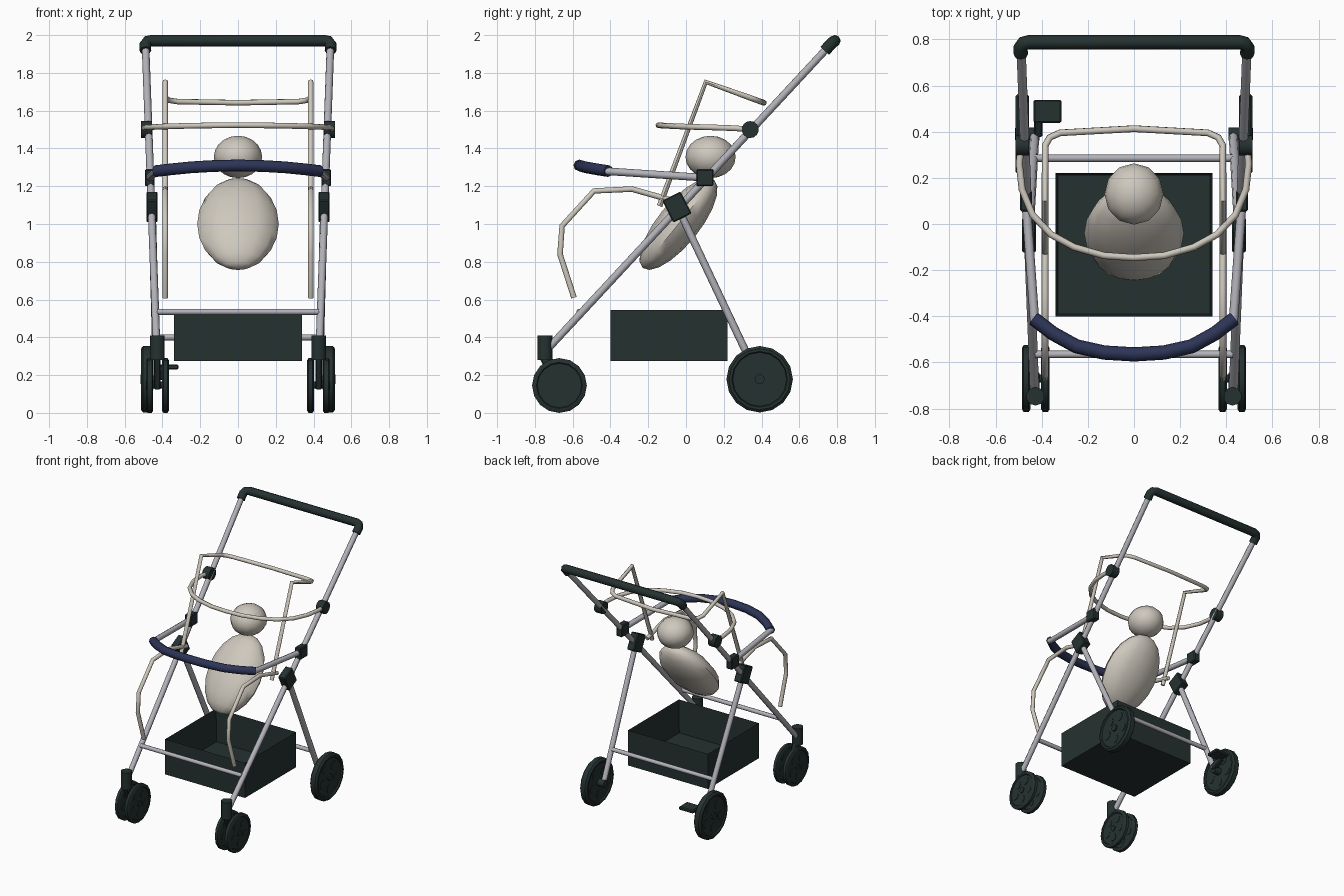
import bpy, bmesh, math
from mathutils import Vector, Matrix

if "Cube" in bpy.data.objects:
    bpy.data.objects.remove(bpy.data.objects["Cube"])


def mat(name, rgb):
    m = bpy.data.materials.new(name)
    m.diffuse_color = (*rgb, 1)
    m.use_nodes = True
    m.node_tree.nodes["Principled BSDF"].inputs["Base Color"].default_value = m.diffuse_color
    return m


DARK = mat("dark green plastic", (0.018, 0.031, 0.030))
SILVER = mat("silver tube", (0.45, 0.45, 0.49))
BEIGE = mat("beige", (0.62, 0.58, 0.51))
NAVY = mat("navy foam", (0.026, 0.035, 0.095))
GREY = mat("wheel grey", (0.33, 0.33, 0.33))


def finish(name, mesh, mats, smooth=40):
    ob = bpy.data.objects.new(name, mesh)
    bpy.context.collection.objects.link(ob)
    mesh.materials.clear()
    for m in mats:
        mesh.materials.append(m)
    bpy.ops.object.select_all(action='DESELECT')
    ob.select_set(True)
    bpy.context.view_layer.objects.active = ob
    if smooth:
        bpy.ops.object.shade_smooth_by_angle(angle=math.radians(smooth))
    return ob


def from_bm(name, bm, mats, smooth=40):
    me = bpy.data.meshes.new(name)
    bmesh.ops.recalc_face_normals(bm, faces=bm.faces)
    bm.to_mesh(me)
    bm.free()
    return finish(name, me, mats, smooth)


def tube(name, pts, r, m):
    """Round tube along a path of points."""
    cu = bpy.data.curves.new(name, 'CURVE')
    cu.dimensions = '3D'
    cu.bevel_depth = r
    cu.bevel_resolution = 2
    cu.use_fill_caps = True
    sp = cu.splines.new('POLY')
    sp.points.add(len(pts) - 1)
    for p, q in zip(sp.points, pts):
        p.co = (*q, 1)
    tmp = bpy.data.objects.new("tmp", cu)
    bpy.context.collection.objects.link(tmp)
    bpy.context.view_layer.update()
    me = bpy.data.meshes.new_from_object(tmp.evaluated_get(bpy.context.evaluated_depsgraph_get()))
    bpy.data.objects.remove(tmp)
    return finish(name, me, [m], 50)


def bow(half):
    """Mirror a half path (ending on the centre line) to a full one."""
    return half + [(-x, y, z) for x, y, z in half[-2::-1]]


def box(name, c, size, m, tilt=0):
    bm = bmesh.new()
    bmesh.ops.create_cube(bm, size=1, matrix=Matrix.Translation(c) @ Matrix.Rotation(tilt, 4, 'X')
                          @ Matrix.Diagonal((*size, 1)))
    bmesh.ops.bevel(bm, geom=bm.edges[:], offset=0.006, segments=1, affect='EDGES')
    return from_bm(name, bm, [m], 0)


def cyl(name, a, b, r, m, seg=14):
    a, b = Vector(a), Vector(b)
    bm = bmesh.new()
    bmesh.ops.create_cone(bm, cap_ends=True, segments=seg, radius1=r, radius2=r, depth=(b - a).length,
                          matrix=Matrix.Translation((a + b) / 2)
                          @ (b - a).to_track_quat('Z', 'Y').to_matrix().to_4x4())
    return from_bm(name, bm, [m])


def ball(name, c, radii, tilt=0):
    bm = bmesh.new()
    bmesh.ops.create_uvsphere(bm, u_segments=12, v_segments=10, radius=1,
                              matrix=Matrix.Translation(c) @ Matrix.Rotation(tilt, 4, 'X')
                              @ Matrix.Diagonal((*radii, 1)))
    return from_bm(name, bm, [BEIGE], 50)


def wheel(name, c, R, w):
    """Wheel on the x axis: dark tyre, grey disc, five dark openings."""
    bm = bmesh.new()
    n = 16
    prof = [(-.6, .8), (-1, .84), (-1, .92), (-.6, 1), (.6, 1), (1, .92), (1, .84), (.6, .8)]
    rings = []
    for i in range(n):
        a = 2 * math.pi * i / n
        rings.append([bm.verts.new((x * w, r * R * math.cos(a), r * R * math.sin(a))) for x, r in prof])
    for i in range(n):
        p, q = rings[i], rings[(i + 1) % n]
        for j in range(len(prof)):
            k = (j + 1) % len(prof)
            bm.faces.new((p[j], q[j], q[k], p[k]))
    turn = Matrix.Rotation(math.pi / 2, 4, 'Y')

    def disc(r, half, mi, seg, pre=Matrix()):
        old = set(bm.faces)
        bmesh.ops.create_cone(bm, cap_ends=True, segments=seg, radius1=r, radius2=r,
                              depth=2 * half, matrix=pre @ turn)
        for f in set(bm.faces) - old:
            f.material_index = mi
    disc(.82 * R, .7 * w, 1, n)
    disc(.15 * R, 1.05 * w, 2, 10)
    for i in range(5):
        rot = Matrix.Rotation(2 * math.pi * i / 5, 4, 'X')
        disc(.2 * R, .7 * w + .003, 0, 8,
             rot @ Matrix.Translation((0, 0, -.5 * R)) @ Matrix.Diagonal((1, .95, 1, 1)))
    bmesh.ops.translate(bm, verts=bm.verts, vec=c)
    return from_bm(name, bm, [DARK, GREY, SILVER], 35)


for s, side in ((1, "right"), (-1, "left")):
    # main frame and rear legs
    tube("main_frame_" + side, [(s * .43, -.74, .33), (s * .49, .77, 1.955)], .02, SILVER)
    tube("rear_leg_" + side, [(s * .455, -.04, 1.08), (s * .43, .39, .17)], .02, SILVER)
    # joints
    box("fold_joint_" + side, (s * .455, -.048, 1.09), (.06, .108, .13), DARK, math.radians(27))
    box("bumper_joint_" + side, (s * .468, .1, 1.245), (.05, .09, .09), DARK)
    cyl("canopy_joint_" + side, (s * .455, .34, 1.5), (s * .513, .34, 1.5), .045, DARK)
    # bumper arm
    tube("bumper_arm_" + side, [(s * .468, .1, 1.245), (s * .43, -.43, 1.28)], .02, SILVER)
    # front caster
    cyl("caster_" + side, (s * .427, -.747, .28), (s * .427, -.747, .41), .04, DARK, 10)
    box("caster_fork_" + side, (s * .427, -.71, .225), (.036, .06, .2), DARK, math.radians(26))
    cyl("front_axle_" + side, (s * .37, -.67, .147), (s * .48, -.67, .147), .018, DARK)
    wheel("front_wheel_outer_" + side, (s * .467, -.67, .145), .145, .018)
    wheel("front_wheel_inner_" + side, (s * .384, -.67, .145), .145, .018)
    # rear wheel
    wheel("rear_wheel_" + side, (s * .484, .39, .178), .176, .03)
    cyl("rear_axle_" + side, (s * .41, .39, .178), (s * .48, .39, .178), .028, DARK)
    # footrest and seat side
    tube("seat_side_" + side, [(s * .385, y, z) for y, z in
         ((-.593, .61), (-.667, .84), (-.656, .99), (-.487, 1.175), (-.286, 1.185), (-.075, 1.125))],
         .015, BEIGE)

# brake pedal
box("brake_pedal", (-.375, .488, .243), (.12, .1, .026), DARK)
box("brake_lever", (-.415, .43, .215), (.035, .1, .05), DARK, math.radians(25))
# cross bars
tube("front_crossbar", [(-.43, -.565, .535), (.43, -.565, .535)], .016, SILVER)
tube("rear_crossbar", [(-.44, .285, .4), (.44, .285, .4)], .016, SILVER)
# push handle
tube("push_handle", bow([(.49, .735, 1.918), (.492, .765, 1.95), (.48, .782, 1.966), (.455, .788, 1.97),
                         (0, .788, 1.97)]), .031, DARK)
# bumper bar
tube("bumper_bar", bow([(.435, -.41, 1.28), (.35, -.475, 1.29), (.25, -.53, 1.3), (.13, -.557, 1.307),
                        (0, -.565, 1.31)]), .031, NAVY)
# canopy bow
tube("canopy_bow", bow([(.49, .34, 1.5), (.497, .26, 1.507), (.485, .15, 1.511), (.44, .04, 1.514),
                        (.36, -.045, 1.517), (.26, -.1, 1.52), (.13, -.137, 1.522), (0, -.146, 1.523)]),
     .015, BEIGE)
# backrest frame
tube("backrest_frame", bow([(.385, -.14, 1.095), (.385, .105, 1.752), (.385, .34, 1.668),
                            (.365, .375, 1.655), (.32, .395, 1.648), (0, .413, 1.642)]), .015, BEIGE)
# seated dummy
ball("body", (0, -.04, 1.0), (.216, .11, .3), math.radians(-39))
ball("head", (0, .13, 1.355), (.128, .133, .112))

# storage basket: box with hollowed top
bm = bmesh.new()
bmesh.ops.create_cube(bm, size=1, matrix=Matrix.Translation((0, -.09, .41))
                      @ Matrix.Diagonal((.68, .62, .27, 1)))
bm.normal_update()
top = [f for f in bm.faces if f.normal.z > .9]
bmesh.ops.inset_region(bm, faces=top, thickness=.014)
bmesh.ops.translate(bm, verts=top[0].verts, vec=(0, 0, -.25))
from_bm("basket", bm, [DARK], 0)
